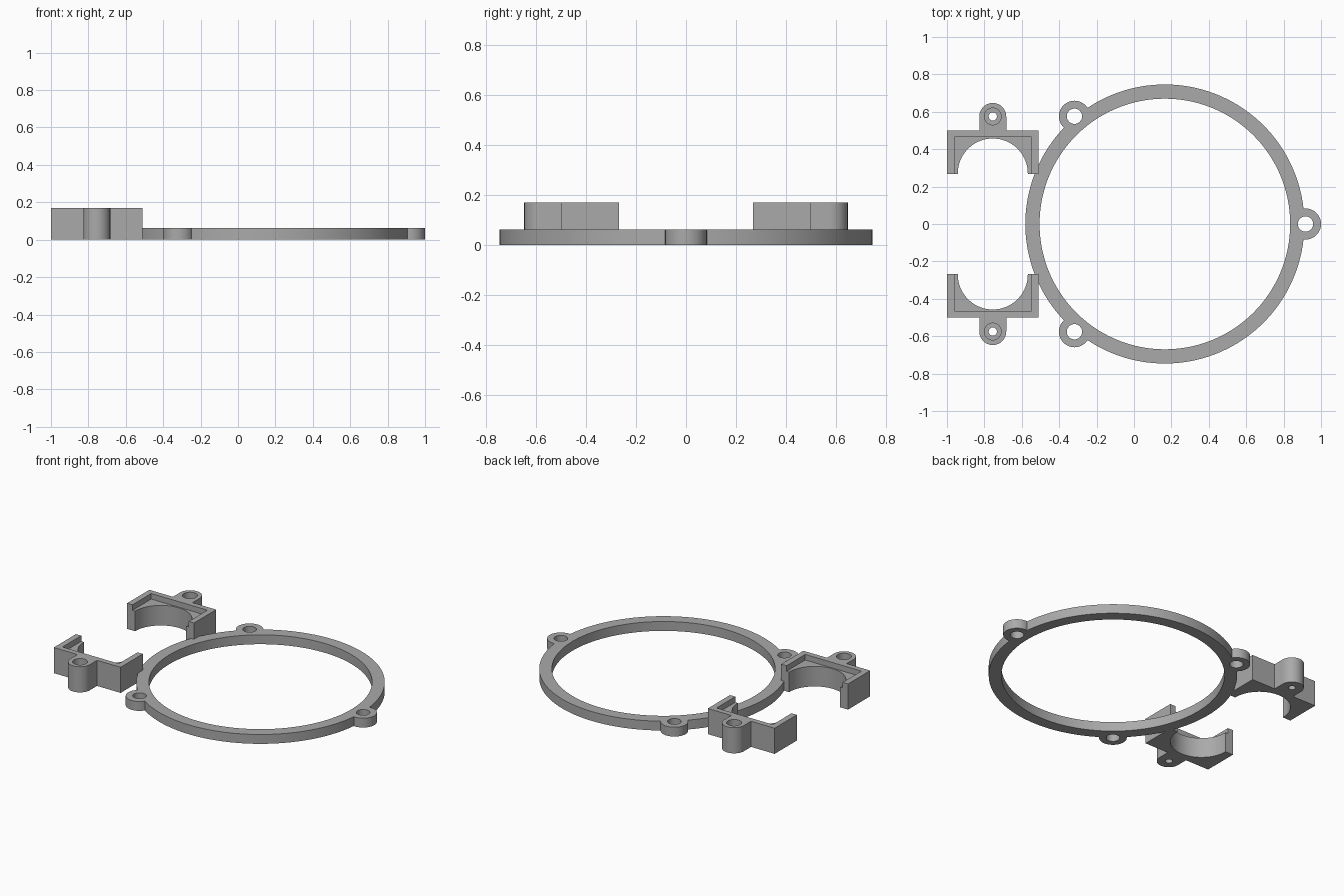
import bpy, math

if "Cube" in bpy.data.objects:
    bpy.data.objects.remove(bpy.data.objects["Cube"])

grey = bpy.data.materials.new("plain grey")
grey.diffuse_color = (0.4, 0.4, 0.4, 1)
grey.use_nodes = True
grey.node_tree.nodes["Principled BSDF"].inputs["Base Color"].default_value = grey.diffuse_color


def cylinder(name, x, y, r, z0, z1, sides=64):
    bpy.ops.mesh.primitive_cylinder_add(vertices=sides, radius=r, depth=z1 - z0,
                                        location=(x, y, (z0 + z1) / 2))
    ob = bpy.context.object
    ob.name = name
    return ob


def box(name, x0, x1, y0, y1, z0, z1):
    bpy.ops.mesh.primitive_cube_add(size=1, location=((x0 + x1) / 2, (y0 + y1) / 2, (z0 + z1) / 2))
    ob = bpy.context.object
    ob.name = name
    ob.scale = (x1 - x0, y1 - y0, z1 - z0)
    bpy.ops.object.transform_apply(location=False, rotation=False, scale=True)
    return ob


def combine(target, tools, operation):
    for tool in tools:
        mod = target.modifiers.new(operation.lower(), 'BOOLEAN')
        mod.operation = operation
        mod.solver = 'EXACT'
        mod.object = tool
        bpy.context.view_layer.objects.active = target
        bpy.ops.object.modifier_apply(modifier=mod.name)
        bpy.data.objects.remove(tool)


def finish(ob):
    ob.data.materials.clear()
    ob.data.materials.append(grey)
    bpy.ops.object.select_all(action='DESELECT')
    ob.select_set(True)
    bpy.context.view_layer.objects.active = ob
    bpy.ops.object.shade_smooth_by_angle(angle=math.radians(30))


# Flat ring with three screw ears
RX, T = 0.165, 0.062
ring = cylinder("mounting_ring", RX, 0, 0.746, 0, T, 160)
spots = [(RX + 0.752 * math.cos(math.radians(a)), 0.752 * math.sin(math.radians(a)))
         for a in (0, 130, 230)]
combine(ring, [cylinder("ear", x, y, 0.083, 0, T) for x, y in spots], 'UNION')
combine(ring, [cylinder("bore", RX, 0, 0.67, -0.1, 0.2, 160)]
        + [cylinder("screw_hole", x, y, 0.041, -0.1, 0.2, 48) for x, y in spots], 'DIFFERENCE')
finish(ring)

# Pair of half-round clamp brackets, mirrored front to back
H, CX, EY = 0.17, -0.755, 0.575
for side, name in ((1, "back_bracket"), (-1, "front_bracket")):
    def span(a, b):
        return sorted((side * a, side * b))

    bracket = box(name, -1, -0.51, *span(0.268, 0.5), 0, H)
    # screw lug on the outer side
    combine(bracket, [box("lug_neck", CX - 0.072, CX + 0.072, *span(0.48, EY), 0, H),
                      cylinder("lug", CX, side * EY, 0.072, 0, H)], 'UNION')
    # round cradle, shallow top recess, counterbored screw hole
    combine(bracket, [cylinder("cradle", CX, side * 0.27, 0.187, -0.1, 0.3, 96),
                      box("recess", -0.961, -0.549, *span(0.1, 0.464), H - 0.037, 0.3),
                      cylinder("screw_hole", CX, side * EY, 0.022, -0.1, 0.3, 32),
                      cylinder("counterbore", CX, side * EY, 0.045, 0.06, 0.3, 48)], 'DIFFERENCE')
    finish(bracket)
